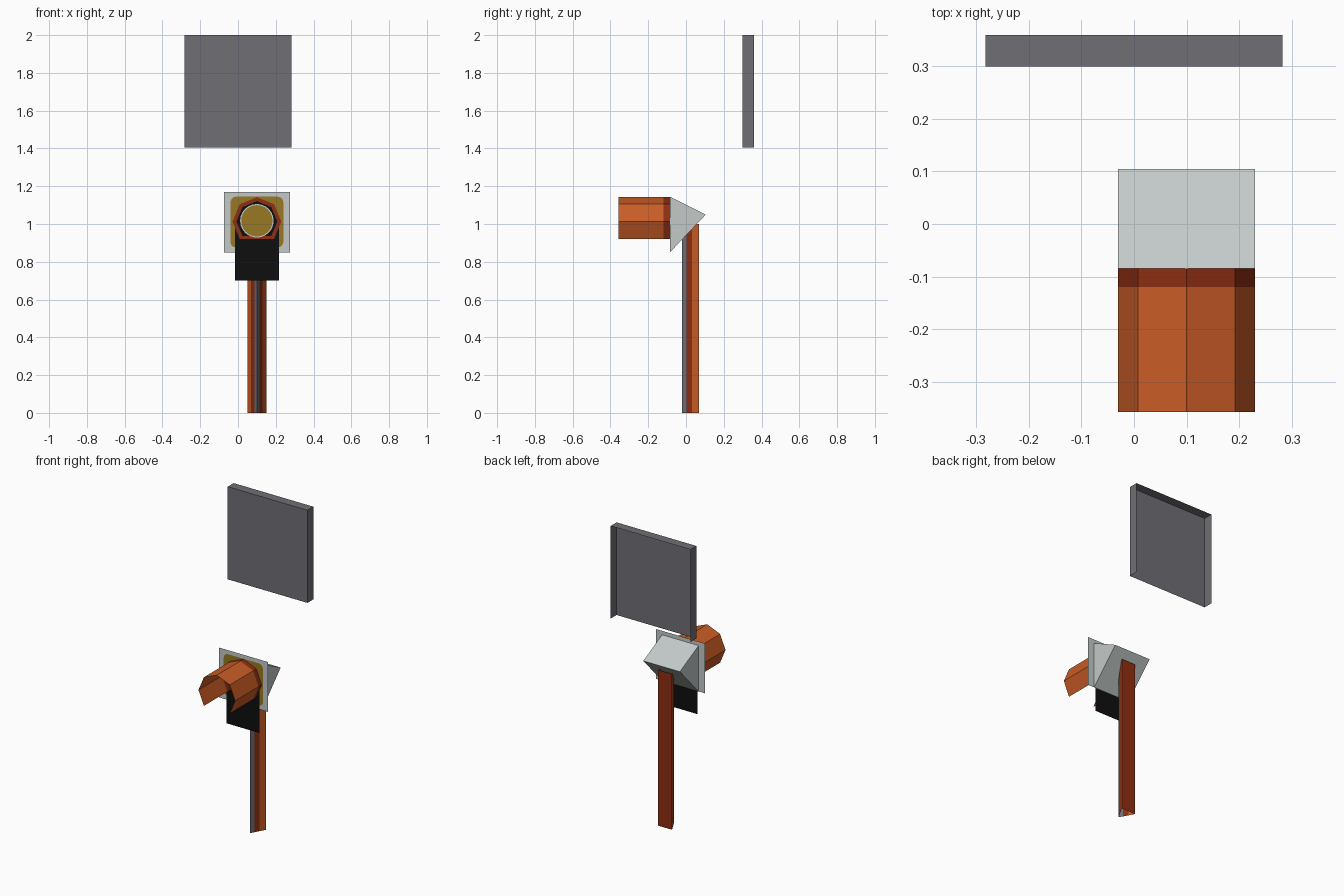
import bpy, math

if "Cube" in bpy.data.objects:
    bpy.data.objects.remove(bpy.data.objects["Cube"])

CX, CZ = 0.1, 1.013          # lamp axis
PLATE_Y = -0.085


def mat(name, rgb):
    m = bpy.data.materials.new(name)
    m.diffuse_color = (*[(c / 255 / 12.92 if c < 11 else ((c / 255 + 0.055) / 1.055) ** 2.4) for c in rgb], 1)
    m.use_nodes = True
    m.node_tree.nodes["Principled BSDF"].inputs["Base Color"].default_value = m.diffuse_color
    return m


STEEL = mat("dark_steel", (112, 110, 117))
PALE = mat("pale_grey", (196, 202, 201))
ORANGE = mat("rust_orange", (202, 92, 38))
RUST = mat("dark_rust", (142, 46, 18))
AMBER = mat("amber", (152, 120, 34))
BLACK = mat("black", (14, 14, 14))


def make(name, verts, faces, mats, idx=None):
    me = bpy.data.meshes.new(name)
    me.from_pydata(verts, [], faces)
    for m in mats:
        me.materials.append(m)
    if idx:
        for p, i in zip(me.polygons, idx):
            p.material_index = i
    ob = bpy.data.objects.new(name, me)
    bpy.context.collection.objects.link(ob)
    return ob


def plate(name, outline, y, m):
    """Flat sheet facing the front, outline given in x, z."""
    return make(name, [(x, y, z) for x, z in outline], [list(range(len(outline)))], [m])


def rect(x0, x1, z0, z1):
    return [(x0, z0), (x1, z0), (x1, z1), (x0, z1)]


def arc(r, start, end, n, cx=CX, cz=CZ):
    return [(cx + r * math.cos(math.radians(start + (end - start) * i / n)),
             cz + r * math.sin(math.radians(start + (end - start) * i / n))) for i in range(n + 1)]


# sign panel: folded sheet with open back and open bottom
a, y0, y1, z0, z1 = 0.283, 0.30, 0.36, 1.405, 2.0
make("sign_panel",
     [(-a, y0, z0), (a, y0, z0), (a, y0, z1), (-a, y0, z1),
      (-a, y1, z0), (a, y1, z0), (a, y1, z1), (-a, y1, z1)],
     [(0, 1, 2, 3), (1, 5, 6, 2), (3, 2, 6, 7), (4, 0, 3, 7)], [STEEL])

# triangular post: bare steel front edge, rusting towards the back
half, back, tip = 0.05, 0.07, -0.022
stops = [back, 0.033, 0.003, tip]
left = [(CX - half * (y - tip) / (back - tip), y) for y in stops]
section = left + [(2 * CX - x, y) for x, y in reversed(left[:-1])]
n = len(section)
verts = [(x, y, z) for z in (0, 1.0) for x, y in section]
faces = [(i, (i + 1) % n, (i + 1) % n + n, i + n) for i in range(n)]
make("post", verts, faces, [ORANGE, RUST, STEEL], [0, 1, 2, 2, 1, 0, 1])

# wedge-shaped lamp housing
profile = [(PLATE_Y, 0.85), (0.105, 1.05), (PLATE_Y, 1.145)]
verts = [(x, y, z) for x in (CX - 0.13, CX + 0.13) for y, z in profile]
make("lamp_housing", verts,
     [(0, 2, 1), (3, 4, 5), (0, 1, 4, 3), (1, 2, 5, 4), (2, 0, 3, 5)], [PALE])

# backboard with amber rounded square
plate("backboard", rect(-0.075, 0.275, 0.85, 1.17), PLATE_Y - 0.001, PALE)
rounded = []
for k, (sx, sz) in enumerate([(1, 1), (-1, 1), (-1, -1), (1, -1)]):
    rounded += arc(0.03, 90 * k, 90 * k + 90, 3, CX + sx * 0.11, 1.01 + sz * 0.105)
plate("amber_field", rounded, PLATE_Y - 0.003, AMBER)

# hanging black plate
plate("black_plate", rect(-0.017, 0.217, 0.70, 1.0), PLATE_Y - 0.005, BLACK)

# lamp face: rust rim, black disc, pale ring and amber lens
rim = arc(0.129, -45, 225, 6)
plate("lamp_rim", rim, PLATE_Y - 0.006, RUST)
plate("lamp_disc", arc(0.108, -45, 225, 6), PLATE_Y - 0.007, BLACK)
plate("lens_ring", arc(0.089, 0, 345, 23, CX, 1.017), PLATE_Y - 0.008, PALE)
plate("lens", arc(0.083, 0, 345, 23, CX, 1.017), PLATE_Y - 0.009, AMBER)

# hood: six-sided open tunnel with darker band at the board
curve = arc(0.13, -45, 225, 6)
ys = [PLATE_Y, -0.12, -0.358]
m = len(curve)
verts = [(x, y, z) for y in ys for x, z in curve]
faces = [(r * m + i, r * m + i + 1, (r + 1) * m + i + 1, (r + 1) * m + i)
         for r in range(2) for i in range(m - 1)]
make("hood", verts, faces, [RUST, ORANGE], [0] * (m - 1) + [1] * (m - 1))
